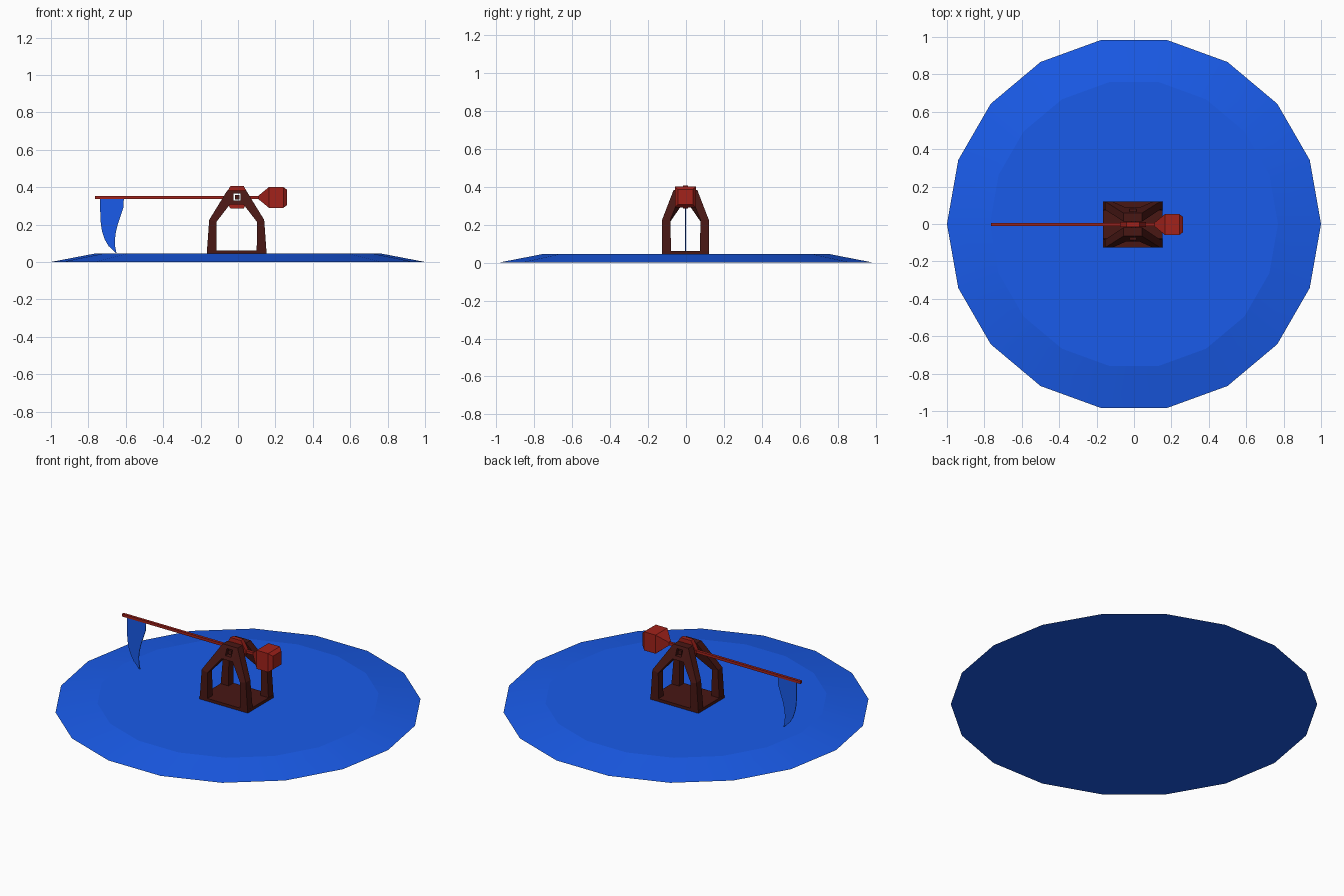
import bpy, bmesh, math
from mathutils import Matrix

if "Cube" in bpy.data.objects:
    bpy.data.objects.remove(bpy.data.objects["Cube"])


def material(name, rgb):
    m = bpy.data.materials.new(name)
    m.diffuse_color = (*rgb, 1)
    m.use_nodes = True
    m.node_tree.nodes["Principled BSDF"].inputs["Base Color"].default_value = m.diffuse_color
    return m


BLUE = material("blue", (0.010, 0.105, 0.82))
RED = material("red", (0.36, 0.016, 0.011))
BROWN = material("dark_brown", (0.065, 0.0085, 0.007))
CX, CY, PZ = -0.007, -0.003, 0.347   # frame centre and pivot height


def finish(name, bm, mat):
    bmesh.ops.recalc_face_normals(bm, faces=bm.faces)
    me = bpy.data.meshes.new(name)
    bm.to_mesh(me)
    bm.free()
    ob = bpy.data.objects.new(name, me)
    bpy.context.collection.objects.link(ob)
    if mat:
        me.materials.append(mat)
    return ob


def loft(name, rings, mat):
    """Skin a list of equal-length rings and cap both ends."""
    bm = bmesh.new()
    vs = [[bm.verts.new(p) for p in r] for r in rings]
    n = len(rings[0])
    for a, b in zip(vs, vs[1:]):
        for i in range(n):
            j = (i + 1) % n
            bm.faces.new((a[i], a[j], b[j], b[i]))
    bm.faces.new(vs[0])
    bm.faces.new(vs[-1])
    return finish(name, bm, mat)


def box(name, c, s, mat):
    bm = bmesh.new()
    bmesh.ops.create_cube(bm, size=1, matrix=Matrix.Translation(c) @ Matrix.Diagonal((*s, 1)))
    return finish(name, bm, mat)


def circle(r, z, n=18):
    return [(r * math.cos(i * math.tau / n), r * math.sin(i * math.tau / n), z) for i in range(n)]


def square_x(x, r):
    return [(x, CY + a * r, PZ - 0.002 + b * r) for a, b in ((-1, -1), (1, -1), (1, 1), (-1, 1))]


# ground disc with a softly shaded sloping rim
disc = loft("base_disc", [circle(1.0, 0), circle(0.77, 0.044)], BLUE)
bpy.context.view_layer.objects.active = disc
disc.select_set(True)
bpy.ops.object.shade_smooth_by_angle(angle=math.radians(7))
disc.select_set(False)

# frame floor plate
box("frame_floor", (CX, CY, 0.052), (0.32, 0.246, 0.018), BROWN)

# square hole through the pivot
cutter = box("pivot_cutter", (CX + 0.002, CY, PZ), (0.038, 0.5, 0.038), None)
cutter.hide_render = True
cutter.hide_viewport = True


def cut(ob):
    mod = ob.modifiers.new("pivot_hole", "BOOLEAN")
    mod.object = cutter
    mod.solver = "EXACT"


# two arched side frames leaning together: outer x, z, y and inner x, z, y
half = [((0.160, 0.046, 0.123), (0.107, 0.046, 0.075)),
        ((0.147, 0.225, 0.123), (0.108, 0.215, 0.080)),
        ((0.050, 0.383, 0.062), (0.036, 0.308, 0.016))]
stations = [(-1, s) for s in half] + [(1, s) for s in reversed(half)]


def y_outer(z):
    return 0.123 if z <= 0.225 else 0.123 - (z - 0.225) * 0.386


for side, name in ((-1, "front_arch"), (1, "back_arch")):
    rings = []
    for sx, ((xo, zo, yo), (xi, zi, yi)) in stations:
        y_in = 0.016 if zo > 0.3 else yi
        rings.append([(CX + sx * xo, CY + side * yo, zo),
                      (CX + sx * xi, CY + side * y_outer(zi), zi),
                      (CX + sx * xi, CY + side * yi, zi),
                      (CX + sx * xo, CY + side * y_in, zo)])
    cut(loft(name, rings, BROWN))

# hexagonal hub between the arches, and its axle
hub_rings = [[(CX + 0.002 + 0.07 * math.cos(k * math.pi / 3), CY + y,
               PZ - 0.001 + 0.07 * math.sin(k * math.pi / 3)) for k in range(6)]
             for y in (-0.013, 0.013)]
cut(loft("hub", hub_rings, RED))
box("axle", (CX + 0.002, CY, PZ), (0.024, 0.14, 0.024), BROWN)

# boom on both sides of the hub
for name, x0, x1 in (("long_boom", -0.765, -0.024), ("short_boom", 0.014, 0.13)):
    loft(name, [square_x(x0, 0.008), square_x(x1, 0.008)], RED)

# counterweight with tapered neck and chamfered end
loft("counterweight", [square_x(0.11, 0.010), square_x(0.166, 0.056),
                       square_x(0.242, 0.056), square_x(0.263, 0.040)], RED)

# hanging pennant: left x, right x at each height
rows = [(0.345, -0.737, -0.610), (0.29, -0.737, -0.613), (0.245, -0.736, -0.628),
        (0.20, -0.733, -0.643), (0.16, -0.726, -0.653), (0.12, -0.712, -0.658),
        (0.085, -0.692, -0.657), (0.048, -0.655, -0.650)]
t = 0.002
loft("pennant", [[(l, CY - t, z), (r, CY - t, z), (r, CY + t, z), (l, CY + t, z)]
                 for z, l, r in rows], BLUE)
